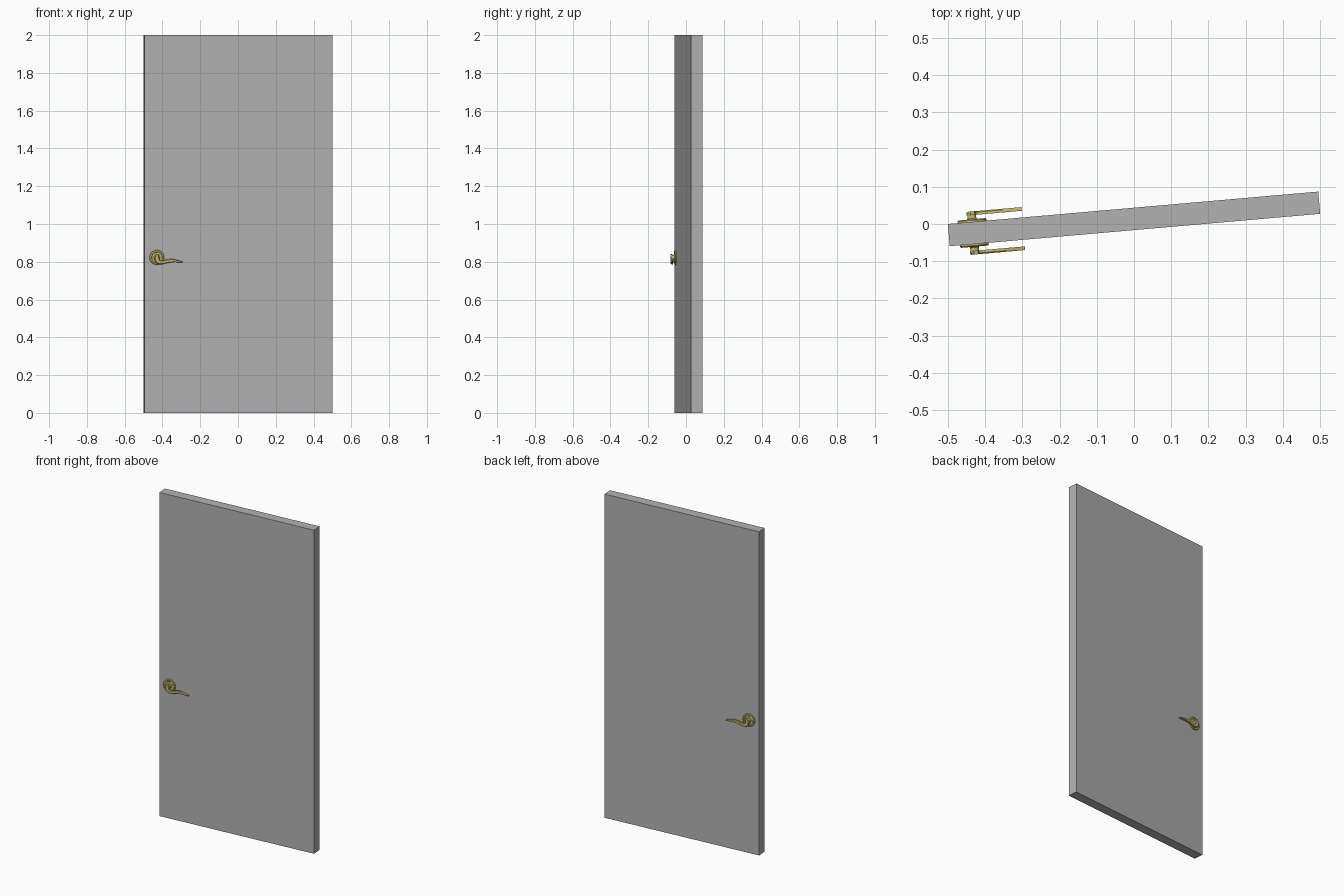
import bpy, bmesh, math
from mathutils import Matrix, Vector

if "Cube" in bpy.data.objects:
    bpy.data.objects.remove(bpy.data.objects["Cube"])

# Door frame: turned about 5 degrees, slightly off centre because of the handles
FRAME = Matrix.Translation((0, 0.0137, 0)) @ Matrix.Rotation(math.radians(5), 4, 'Z')
HU, HZ = -0.434, 0.823          # handle axis along the door and its height


def material(name, rgb):
    m = bpy.data.materials.new(name)
    m.diffuse_color = (*rgb, 1)
    m.use_nodes = True
    m.node_tree.nodes["Principled BSDF"].inputs["Base Color"].default_value = m.diffuse_color
    return m


GREY = material("door_grey", (0.45, 0.45, 0.45))
BRASS = material("brass", (0.58, 0.50, 0.17))


def finish(name, bm, mat, both_sides=False, smooth=False):
    bmesh.ops.recalc_face_normals(bm, faces=bm.faces)
    me = bpy.data.meshes.new(name)
    bm.to_mesh(me)
    bm.free()
    ob = bpy.data.objects.new(name, me)
    bpy.context.collection.objects.link(ob)
    me.materials.append(mat)
    ob.matrix_world = FRAME
    if both_sides:
        mod = ob.modifiers.new("both_sides", 'MIRROR')
        mod.use_axis = (False, True, False)
        mod.use_mirror_merge = False
    if smooth:
        bpy.ops.object.select_all(action='DESELECT')
        ob.select_set(True)
        bpy.context.view_layer.objects.active = ob
        bpy.ops.object.shade_smooth_by_angle(angle=math.radians(35))
    return ob


# Door panel
bm = bmesh.new()
bmesh.ops.create_cube(bm, size=1, matrix=Matrix.Translation((0, 0, 1)) @ Matrix.Diagonal((1, 0.06, 2, 1)))
finish("door_panel", bm, GREY)

# Round plate with neck, turned around the handle axis
profile = [(0, .028), (.039, .028), (.039, .034), (.036, .037), (.029, .037), (.027, .0355),
           (.016, .0355), (.012, .039), (.011, .050), (0, .050)]
bm = bmesh.new()
verts = [bm.verts.new((HU + r, -v, HZ)) for r, v in profile]
edges = [bm.edges.new(p) for p in zip(verts, verts[1:])]
bmesh.ops.spin(bm, geom=verts + edges, cent=(HU, 0, HZ), axis=(0, 1, 0),
               angle=math.tau, steps=32, use_duplicate=False)
bmesh.ops.remove_doubles(bm, verts=bm.verts, dist=1e-5)
finish("handle_plate", bm, BRASS, True, True)

# Curled lever: centre line (along, height, half width), smoothed and thickened
path = [(-.431, .839, .006), (-.435, .823, .012), (-.433, .807, .012), (-.423, .798, .011),
        (-.405, .797, .009), (-.38, .803, .009), (-.35, .806, .008), (-.32, .802, .005),
        (-.299, .800, .003)]
P = [Vector(p) for p in path]
P = [2 * P[0] - P[1]] + P + [2 * P[-1] - P[-2]]
line = []
for a, b, c, d in zip(P, P[1:], P[2:], P[3:]):
    for k in range(4):
        t = k / 4
        line.append(.5 * (2 * b + (c - a) * t + (2 * a - 5 * b + 4 * c - d) * t * t
                          + (3 * b - a - 3 * c + d) * t ** 3))
line.append(P[-2])

bm = bmesh.new()
rings = []
section = [(-1, .048), (-1, .055), (-.7, .058), (.7, .058), (1, .055), (1, .048)]
for i, p in enumerate(line):
    tan = line[min(i + 1, len(line) - 1)] - line[max(i - 1, 0)]
    n = Vector((-tan.y, tan.x)).normalized()
    rings.append([bm.verts.new((p.x + n.x * s * p.z, -v, p.y + n.y * s * p.z)) for s, v in section])
for r, q in zip(rings, rings[1:]):
    for j in range(6):
        bm.faces.new((r[j], r[(j + 1) % 6], q[(j + 1) % 6], q[j]))
bm.faces.new(rings[0])
bm.faces.new(rings[-1])
finish("handle_lever", bm, BRASS, True, True)
